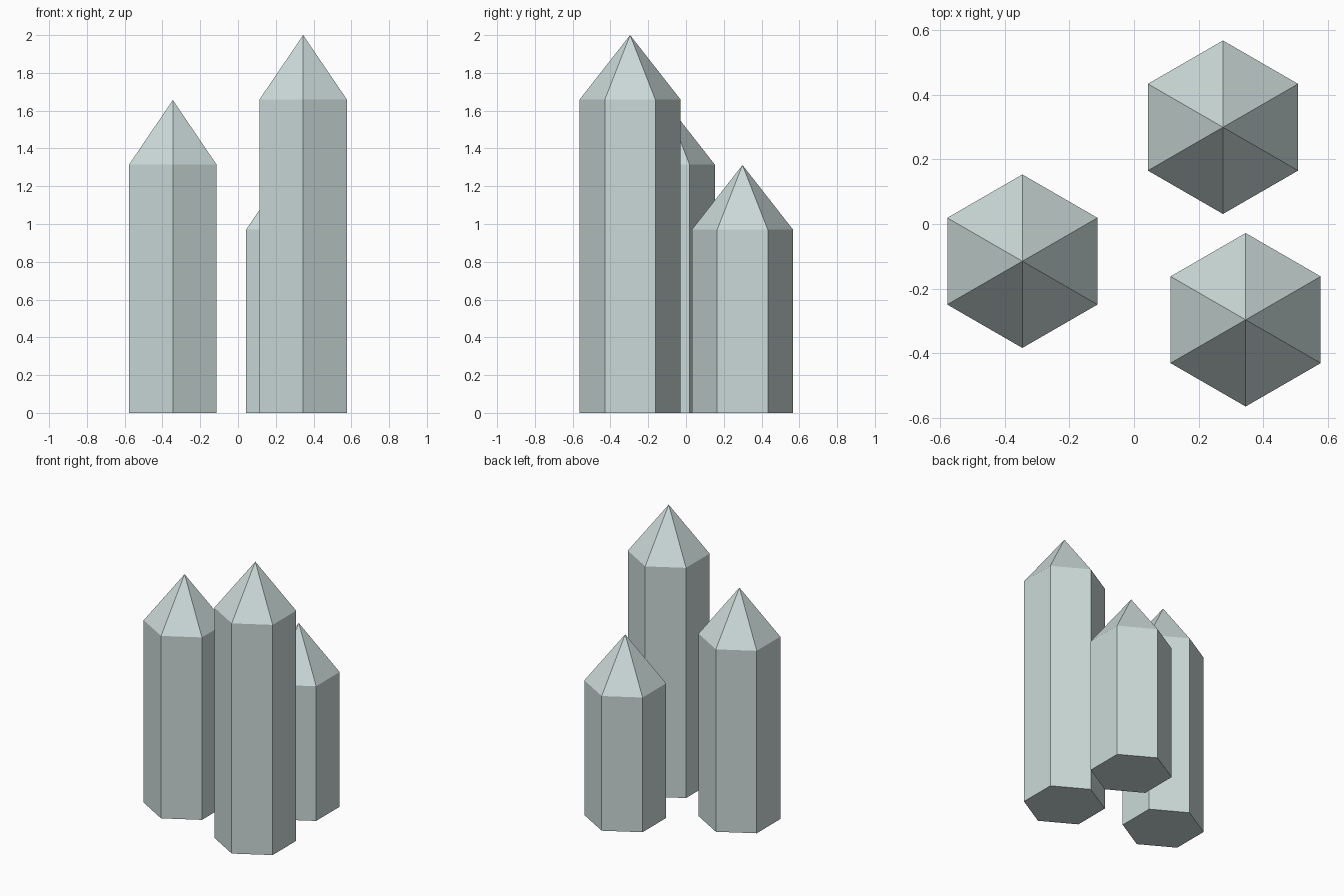
import bpy
import bmesh
from math import sin, cos, pi

if "Cube" in bpy.data.objects:
    bpy.data.objects.remove(bpy.data.objects["Cube"], do_unlink=True)

RADIUS = 0.268
TIP = 0.342
SIDES = 6

# Pale grey-green crystal colour
crystal = bpy.data.materials.new("pale_crystal")
crystal.use_nodes = True
colour = (0.60, 0.70, 0.69, 1)
crystal.diffuse_color = colour
crystal.node_tree.nodes["Principled BSDF"].inputs["Base Color"].default_value = colour


def make_crystal(name, x, y, shoulder):
    """Hexagonal prism with a pointed tip, one corner facing the front."""
    bm = bmesh.new()
    ring = [bm.verts.new((RADIUS * sin(2 * pi * i / SIDES),
                          RADIUS * cos(2 * pi * i / SIDES), 0))
            for i in range(SIDES)]
    base = bm.faces.new(ring)

    # Shaft
    shaft = bmesh.ops.extrude_face_region(bm, geom=[base], use_keep_orig=True)
    top_verts = [g for g in shaft["geom"] if isinstance(g, bmesh.types.BMVert)]
    top = [g for g in shaft["geom"] if isinstance(g, bmesh.types.BMFace)]
    bmesh.ops.translate(bm, verts=top_verts, vec=(0, 0, shoulder))

    # Pointed tip
    tip = bmesh.ops.poke(bm, faces=top)
    tip["verts"][0].co.z += TIP
    bmesh.ops.recalc_face_normals(bm, faces=bm.faces)

    mesh = bpy.data.meshes.new(name)
    bm.to_mesh(mesh)
    bm.free()
    mesh.materials.append(crystal)
    obj = bpy.data.objects.new(name, mesh)
    obj.location = (x, y, 0)
    bpy.context.collection.objects.link(obj)


make_crystal("tall_crystal", 0.345, -0.296, 1.658)
make_crystal("medium_crystal", -0.345, -0.115, 1.314)
make_crystal("short_crystal", 0.275, 0.299, 0.97)
